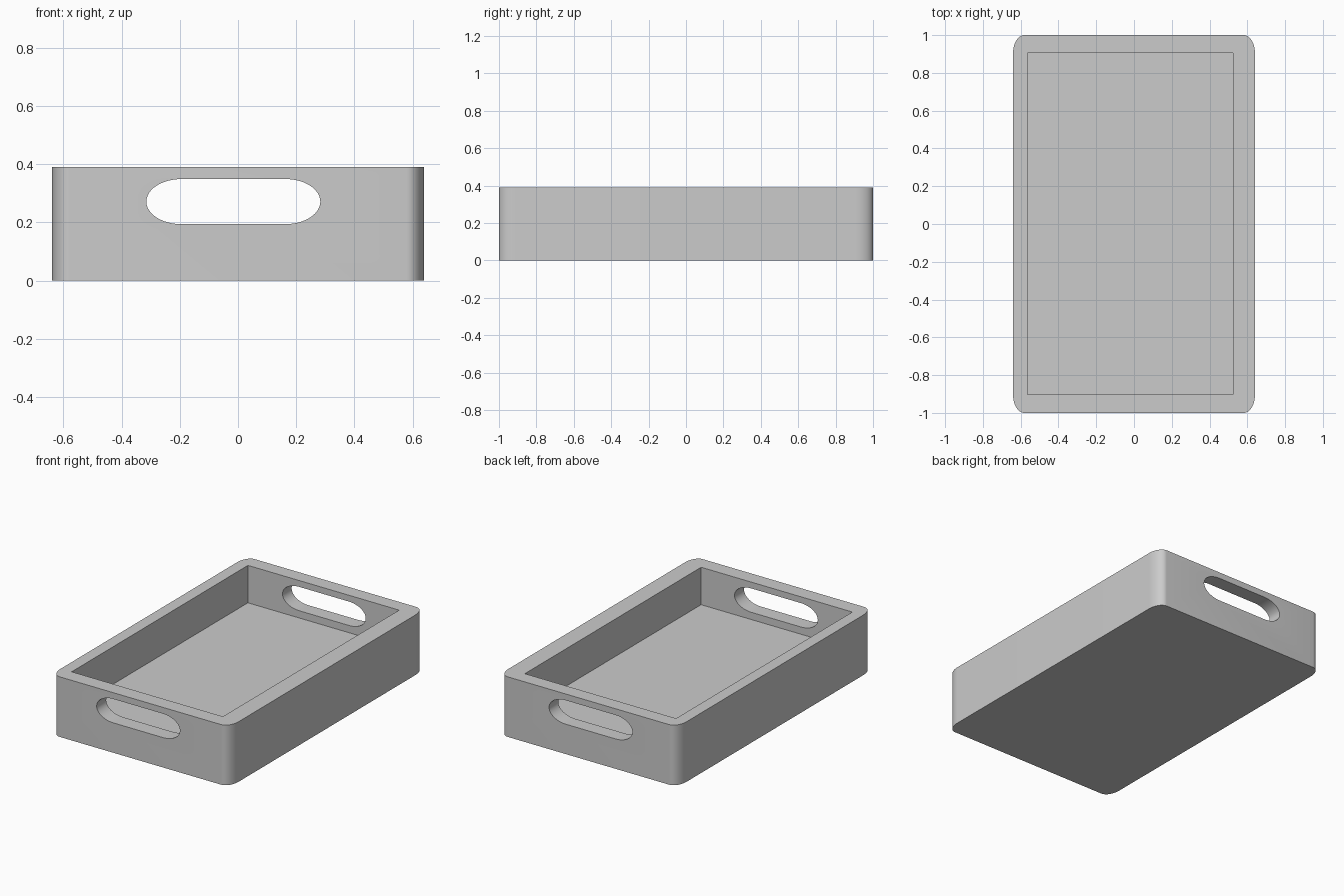
import bpy, bmesh
from math import sin, cos, pi
from mathutils import Vector

if "Cube" in bpy.data.objects:
    bpy.data.objects.remove(bpy.data.objects["Cube"])


def rounded_outline(x0, x1, y0, y1, rx, ry, steps=12):
    """Rectangle outline with elliptical corners, counter-clockwise."""
    corners = [(x1 - rx, y1 - ry), (x0 + rx, y1 - ry),
               (x0 + rx, y0 + ry), (x1 - rx, y0 + ry)]
    pts = []
    for q, (cx, cy) in enumerate(corners):
        for i in range(steps + 1):
            a = (q + i / steps) * pi / 2
            pts.append((cx + rx * cos(a), cy + ry * sin(a)))
    return pts


def prism(name, points, direction):
    """Extrude a planar loop of 3D points into a closed solid."""
    bm = bmesh.new()
    face = bm.faces.new([bm.verts.new(p) for p in points])
    ext = bmesh.ops.extrude_face_region(bm, geom=[face], use_keep_orig=True)
    top = [g for g in ext["geom"] if isinstance(g, bmesh.types.BMVert)]
    bmesh.ops.translate(bm, verts=top, vec=Vector(direction))
    bmesh.ops.recalc_face_normals(bm, faces=bm.faces)
    mesh = bpy.data.meshes.new(name)
    bm.to_mesh(mesh)
    bm.free()
    obj = bpy.data.objects.new(name, mesh)
    bpy.context.collection.objects.link(obj)
    return obj


HEIGHT, FLOOR = 0.39, 0.147

# Solid body with rounded vertical corners
outline = rounded_outline(-0.64, 0.64, -1, 1, 0.06, 0.094)
tray = prism("tray", [(x, y, 0) for x, y in outline], (0, 0, HEIGHT))

# Square-cornered cavity, slightly off centre
x0, x1, y0, y1 = -0.563, 0.523, -0.902, 0.906
cavity = prism("cavity_cutter",
               [(x0, y0, FLOOR), (x1, y0, FLOOR), (x1, y1, FLOOR), (x0, y1, FLOOR)],
               (0, 0, 0.5))

# Handle slot through both end walls
slot = rounded_outline(-0.315, 0.283, 0.194, 0.349, 0.12, 0.0774)
handles = prism("handle_cutter", [(x, -1.2, z) for x, z in slot], (0, 2.4, 0))

# Cut the openings, then remove the cutters
bpy.context.view_layer.objects.active = tray
tray.select_set(True)
for cutter in (cavity, handles):
    cutter.hide_render = True
    mod = tray.modifiers.new(cutter.name, 'BOOLEAN')
    mod.operation = 'DIFFERENCE'
    mod.solver = 'EXACT'
    mod.object = cutter
    bpy.ops.object.modifier_apply(modifier=mod.name)
    bpy.data.objects.remove(cutter)

bpy.ops.object.shade_smooth_by_angle()
